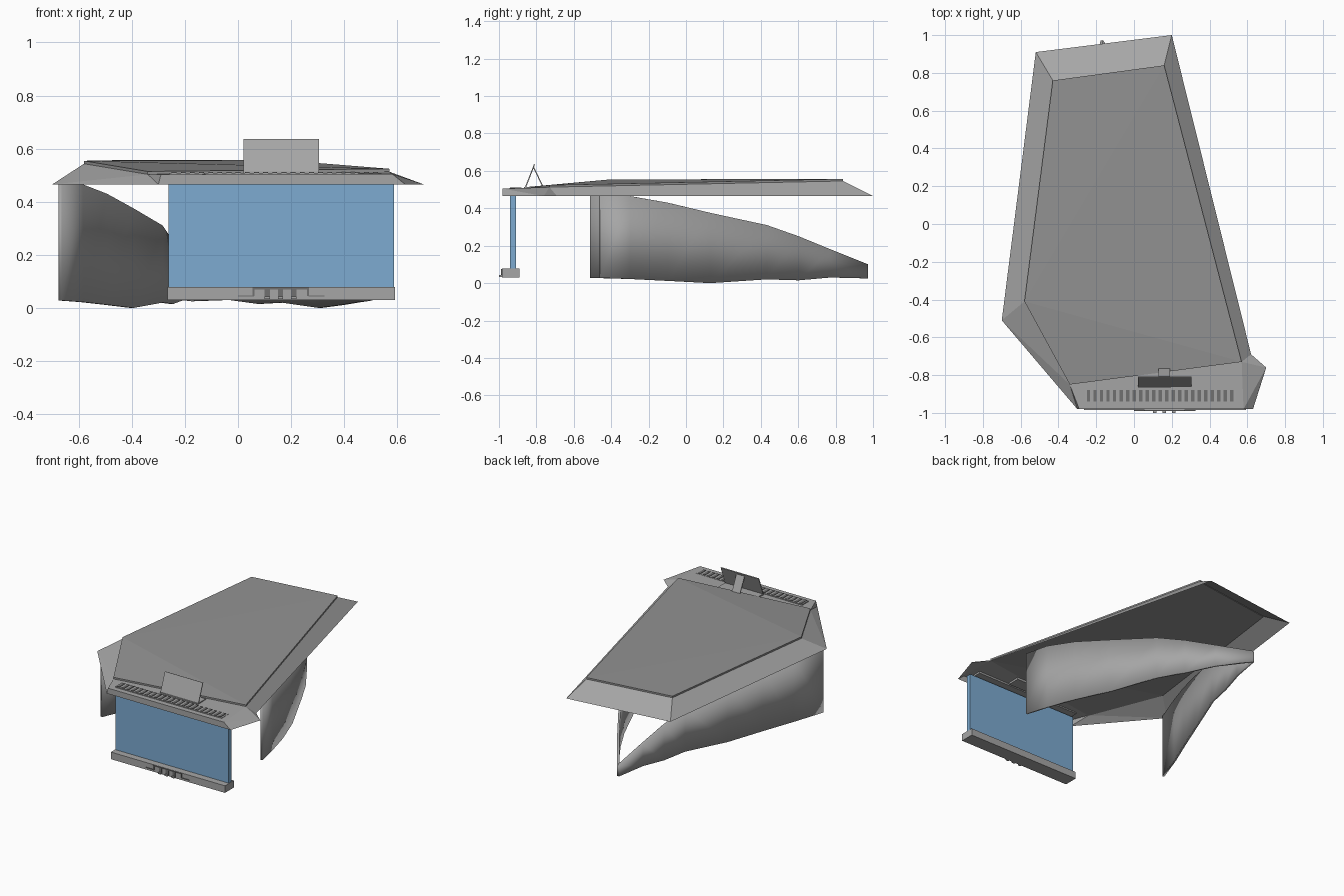
import bpy
import bmesh

cube = bpy.data.objects.get("Cube")
if cube:
    bpy.data.objects.remove(cube, do_unlink=True)


def material(name, rgb):
    m = bpy.data.materials.new(name)
    m.use_nodes = True
    m.diffuse_color = (*rgb, 1)
    m.node_tree.nodes["Principled BSDF"].inputs["Base Color"].default_value = (*rgb, 1)
    return m


GREY = material("light grey", (0.38, 0.38, 0.38))
LID = material("lid grey", (0.29, 0.29, 0.29))
DARK = material("dark grey", (0.16, 0.16, 0.16))
GLASS = material("glass blue", (0.205, 0.406, 0.638))


def build(name, verts, faces, mat, thickness=0, offset=-1):
    mesh = bpy.data.meshes.new(name)
    mesh.from_pydata(verts, [], faces)
    bm = bmesh.new()
    bm.from_mesh(mesh)
    bmesh.ops.recalc_face_normals(bm, faces=bm.faces)
    bm.to_mesh(mesh)
    bm.free()
    mesh.materials.append(mat)
    ob = bpy.data.objects.new(name, mesh)
    bpy.context.collection.objects.link(ob)
    if thickness:
        mod = ob.modifiers.new("thickness", "SOLIDIFY")
        mod.thickness = thickness
        mod.offset = offset
    return ob


def box(name, x, y, z, mat):
    verts = [(a, b, c) for a in x for b in y for c in z]
    faces = [(0, 1, 3, 2), (4, 6, 7, 5), (0, 4, 5, 1),
             (2, 3, 7, 6), (0, 2, 6, 4), (1, 5, 7, 3)]
    return build(name, verts, faces, mat)


# Hollow roof shell: sloping eaves, front shelf and front lip
EAVE = 0.465
points = {
    "back_r": (-0.52, 0.91, EAVE), "back_l": (0.20, 1.0, EAVE),
    "side_l": (0.62, -0.69, EAVE), "tip_l": (0.70, -0.76, EAVE),
    "front_l": (0.63, -0.98, EAVE), "front_r": (-0.30, -0.98, EAVE),
    "side_r": (-0.70, -0.51, EAVE),
    "lip_l": (0.58, -0.98, 0.505), "lip_r": (-0.29, -0.98, 0.503),
    "top_back_r": (-0.43, 0.76, 0.546), "top_back_l": (0.16, 0.84, 0.546),
    "top_l": (0.57, -0.73, 0.513), "top_front": (-0.34, -0.85, 0.503),
    "top_r": (-0.58, -0.41, 0.543),
}
panels = [
    "back_r back_l top_back_l top_back_r",
    "back_l side_l top_l top_back_l",
    "side_l tip_l top_l",
    "tip_l front_l lip_l",
    "tip_l lip_l top_l",
    "front_l front_r lip_r lip_l",
    "lip_l lip_r top_front top_l",
    "front_r side_r top_front",
    "front_r top_front lip_r",
    "side_r top_r top_front",
    "side_r back_r top_back_r top_r",
]
names = list(points)
build("roof_shell", list(points.values()),
      [[names.index(n) for n in p.split()] for p in panels], GREY)

# Raised lid slab
rim = [points[n] for n in ("top_back_r", "top_r", "top_front", "top_l", "top_back_l")]
low = [(x, y, z - 0.004) for x, y, z in rim]
high = [(x, y, z + 0.011) for x, y, z in rim]
tris = [(0, 1, 4), (1, 3, 4), (1, 2, 3)]
build("lid", low + high,
      tris + [tuple(i + 5 for i in t) for t in tris]
      + [(i, (i + 1) % 5, (i + 1) % 5 + 5, i + 5) for i in range(5)], LID)

# Key row on the front shelf
box("key_bed", (-0.26, 0.54), (-0.945, -0.875), (0.495, 0.509), GREY)
for i in range(23):
    x = -0.25 + i * 0.0345
    box("key", (x, x + 0.018), (-0.94, -0.88), (0.5, 0.512), DARK)

# Leaning music desk with its rear strut
build("music_desk", [(0.02, -0.86, 0.507), (0.305, -0.86, 0.507),
                     (0.305, -0.81, 0.635), (0.02, -0.81, 0.635)],
      [(0, 1, 2, 3)], GREY, 0.006, 0)
build("desk_strut", [(0.13, -0.765, 0.515), (0.19, -0.765, 0.515),
                     (0.19, -0.815, 0.62), (0.13, -0.815, 0.62)],
      [(0, 1, 2, 3)], GREY, 0.006, 0)
box("desk_foot", (0.02, 0.305), (-0.865, -0.78), (0.495, 0.514), GREY)

# Curved side walls meeting in a point at the back
# columns: y, right wall x, left wall x, bottom z, top z
stations = [
    (-0.46, -0.67, 0.50, 0.028, 0.465),
    (-0.30, -0.59, 0.46, 0.022, 0.465),
    (-0.10, -0.50, 0.40, 0.012, 0.43),
    (0.13, -0.40, 0.31, 0.0, 0.375),
    (0.43, -0.29, 0.17, 0.02, 0.31),
    (0.60, -0.25, 0.08, 0.015, 0.25),
    (0.77, -0.21, -0.03, 0.03, 0.18),
    (0.97, -0.17, -0.17, 0.025, 0.10),
]
for side, col in (("right", 1), ("left", 2)):
    verts = []
    for i, s in enumerate(stations):
        y = -0.51 if i == 0 and side == "right" else s[0]
        verts += [(s[col], y, s[3]), (s[col], y, s[4])]
    faces = [(2 * i, 2 * i + 2, 2 * i + 3, 2 * i + 1) for i in range(len(stations) - 1)]
    wall = build(side + "_wall", verts, faces, GREY, 0.014, 0)
    bpy.ops.object.select_all(action="DESELECT")
    wall.select_set(True)
    bpy.context.view_layer.objects.active = wall
    bpy.ops.object.shade_smooth_by_angle()

# Glass front on its plinth
box("glass_front", (-0.262, 0.588), (-0.94, -0.91), (0.075, 0.485), GLASS)
box("plinth", (-0.265, 0.592), (-0.985, -0.89), (0.03, 0.078), GREY)

# Pedal frame and pedals on the plinth
for x in (0.055, 0.26):
    box("pedal_frame_post", (x, x + 0.008), (-0.99, -0.98), (0.045, 0.075), DARK)
for x in (0.0, 0.265):
    box("pedal_frame_foot", (x, x + 0.06), (-0.99, -0.98), (0.043, 0.047), DARK)
box("pedal_frame_bar", (0.055, 0.268), (-0.99, -0.98), (0.07, 0.076), DARK)
for x in (0.10, 0.15, 0.20):
    box("pedal_rod", (x, x + 0.02), (-0.99, -0.98), (0.04, 0.072), DARK)
    box("pedal", (x, x + 0.02), (-1.0, -0.98), (0.033, 0.043), GREY)
